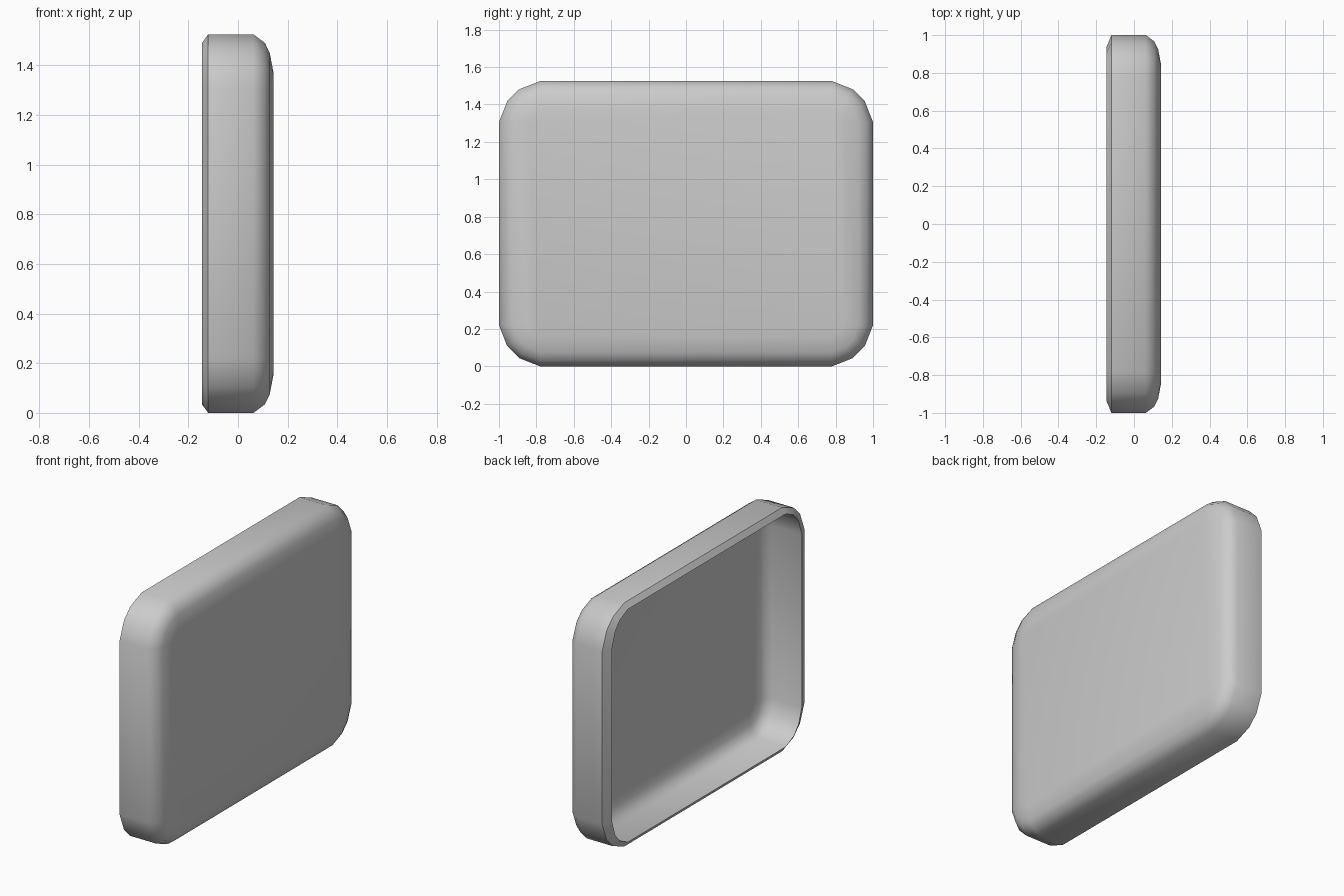
import bpy, bmesh, math

if "Cube" in bpy.data.objects:
    bpy.data.objects.remove(bpy.data.objects["Cube"])

HALF_Y, HEIGHT, RADIUS = 1.0, 1.525, 0.22
CORNER = [(1, 0), (0.8, 0.51), (0.51, 0.8), (0, 1)]  # low-poly rounded corner

# Cross-section (x, inset in y, inset in z):
# inner floor -> inner wall -> sloped rim -> outer wall -> rounded edge -> face
SECTION = [(0.11, 0.18, 0.18), (0.098, 0.12, 0.105), (0.08, 0.085, 0.065),
           (0.04, 0.062, 0.034), (-0.145, 0.062, 0.034),
           (-0.12, 0.0, 0.0), (0.062, 0.0, 0.0), (0.108, 0.034, 0.034),
           (0.128, 0.075, 0.075), (0.144, 0.16, 0.16)]


def rounded_loop(bm, x, iy, iz):
    cy, cz = HALF_Y - RADIUS, HEIGHT / 2 - RADIUS
    verts = []
    for sy, sz in ((1, 1), (-1, 1), (-1, -1), (1, -1)):
        pts = CORNER if sy * sz > 0 else CORNER[::-1]
        for a, b in pts:
            verts.append(bm.verts.new((x, sy * (cy + (RADIUS - iy) * a),
                                       HEIGHT / 2 + sz * (cz + (RADIUS - iz) * b))))
    return verts


# Hollow shell lofted through the section, closed by floor and outer face
bm = bmesh.new()
loops = [rounded_loop(bm, *s) for s in SECTION]
for a, b in zip(loops, loops[1:]):
    n = len(a)
    for k in range(n):
        j = (k + 1) % n
        bm.faces.new((a[k], a[j], b[j], b[k]))
bm.faces.new(loops[0])
bm.faces.new(loops[-1])
bmesh.ops.recalc_face_normals(bm, faces=bm.faces)
mesh = bpy.data.meshes.new("shallow_shell")
bm.to_mesh(mesh)
bm.free()

shell = bpy.data.objects.new("shallow_shell", mesh)
bpy.context.collection.objects.link(shell)
bpy.context.view_layer.objects.active = shell
shell.select_set(True)
bpy.ops.object.shade_smooth_by_angle(angle=math.radians(45))
